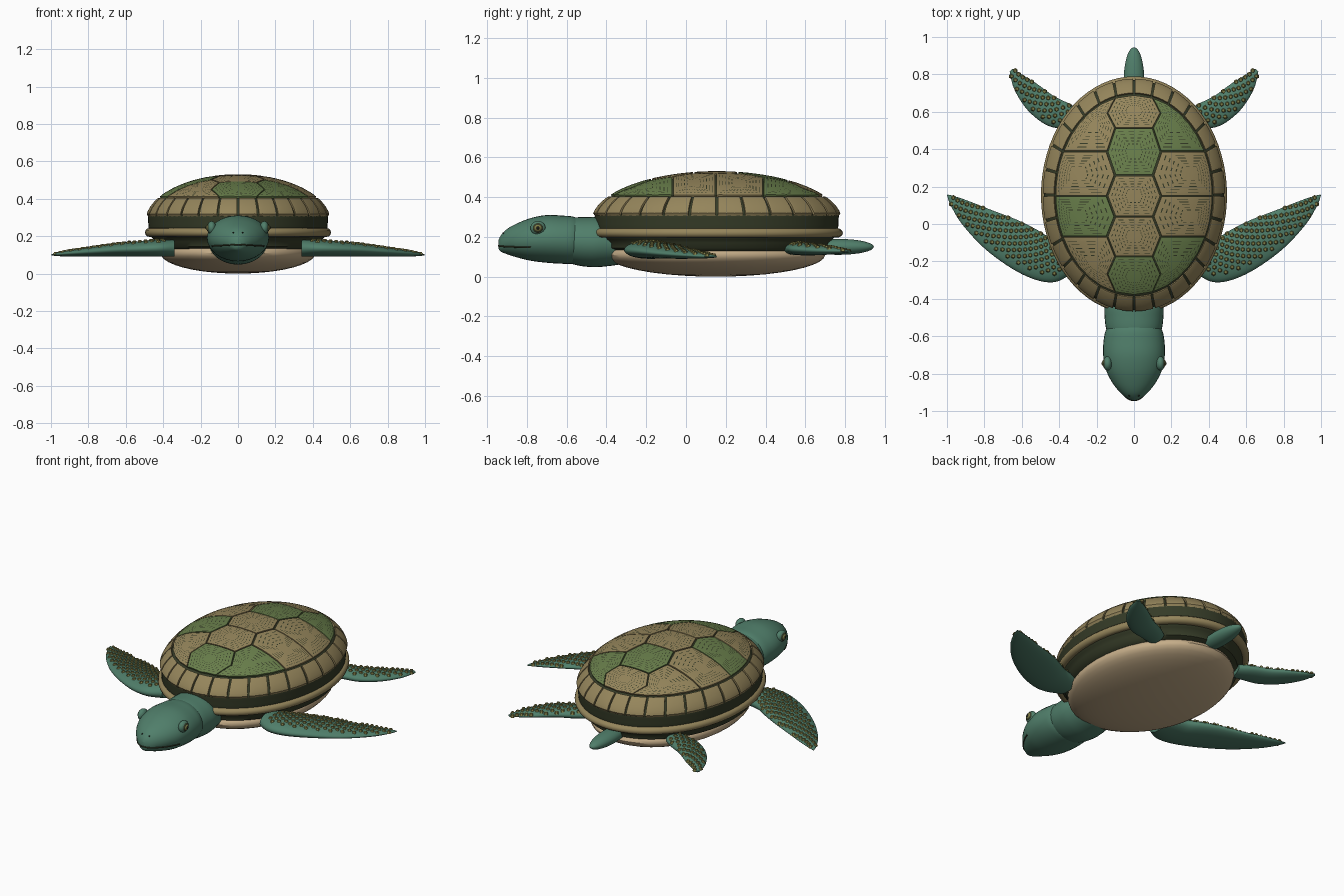
import bpy, bmesh, math
from mathutils import Vector, Matrix

if "Cube" in bpy.data.objects:
    bpy.data.objects.remove(bpy.data.objects["Cube"])


def material(name, rgb):
    m = bpy.data.materials.new(name)
    m.use_nodes = True
    m.diffuse_color = (*rgb, 1)
    m.node_tree.nodes["Principled BSDF"].inputs["Base Color"].default_value = (*rgb, 1)
    return m


SKIN = material("sea green skin", (0.08, 0.21, 0.145))
TAN = material("tan shell", (0.30, 0.235, 0.105))
GREEN = material("green shell", (0.14, 0.21, 0.07))
DARK = material("dark olive", (0.035, 0.043, 0.02))
CREAM = material("cream belly", (0.56, 0.42, 0.25))
GOLD = material("olive gold scales", (0.21, 0.20, 0.06))
BLACK = material("black pupil", (0.01, 0.01, 0.008))


def finish(bm, name, *mats, angle=40):
    bmesh.ops.recalc_face_normals(bm, faces=bm.faces)
    me = bpy.data.meshes.new(name)
    bm.to_mesh(me)
    bm.free()
    for m in mats:
        me.materials.append(m)
    ob = bpy.data.objects.new(name, me)
    bpy.context.scene.collection.objects.link(ob)
    bpy.ops.object.select_all(action='DESELECT')
    ob.select_set(True)
    bpy.context.view_layer.objects.active = ob
    bpy.ops.object.shade_smooth_by_angle(angle=math.radians(angle))
    return ob


def ellipsoid(name, centre, radii, mat):
    bm = bmesh.new()
    mtx = Matrix.Translation(centre) @ Matrix.Diagonal((*radii, 1))
    bmesh.ops.create_uvsphere(bm, u_segments=40, v_segments=20, radius=1, matrix=mtx)
    return finish(bm, name, mat)


def sample(rows, t):
    """Smooth interpolation through rows of numbers."""
    i = min(int(t), len(rows) - 2)
    f = t - i
    a, b, c, d = (rows[max(0, min(len(rows) - 1, i + k))] for k in (-1, 0, 1, 2))
    return [q + 0.5 * f * (r - p + f * (2 * p - 5 * q + 4 * r - s + f * (3 * (q - r) + s - p)))
            for p, q, r, s in zip(a, b, c, d)]


def loft(name, rows, ring_point, mat, sides=32, steps=5):
    bm = bmesh.new()
    rings = []
    for k in range((len(rows) - 1) * steps + 1):
        row = sample(rows, k / steps)
        rings.append([bm.verts.new(ring_point(row, 2 * math.pi * j / sides)) for j in range(sides)])
    for a, b in zip(rings, rings[1:]):
        for j in range(sides):
            n = (j + 1) % sides
            bm.faces.new((a[j], a[n], b[n], b[j]))
    bm.faces.new(rings[0])
    bm.faces.new(rings[-1])
    return finish(bm, name, mat, angle=60)


# ---- shell core: elliptical lathe with a domed top ----
CY, AX, AY = 0.155, 0.49, 0.625


def dome_z(rho):
    return 0.265 + 0.255 * math.sqrt(max(0, 1 - rho * rho))


def lathe_point(row, a):
    return (AX * row[0] * math.cos(a), CY + AY * row[0] * math.sin(a), row[1])


core = [(0.02, 0.1), (0.8, 0.12), (0.9, 0.17), (0.95, 0.2), (0.975, 0.235), (0.98, 0.29)]
core += [(math.cos(0.2 + 0.136 * k), dome_z(math.cos(0.2 + 0.136 * k))) for k in range(11)]
loft("shell_core", core, lathe_point, DARK, sides=72, steps=2)

# ---- tan rim and belly ----
bm = bmesh.new()
N, M = 72, 12
grid = [[bm.verts.new(lathe_point((0.965 + 0.05 * math.cos(b), 0.22 + 0.024 * math.sin(b)),
                                  2 * math.pi * i / N))
         for b in (2 * math.pi * j / M for j in range(M))] for i in range(N)]
for i in range(N):
    for j in range(M):
        p, q, k = grid[i], grid[(i + 1) % N], (j + 1) % M
        bm.faces.new((p[j], q[j], q[k], p[k]))
finish(bm, "shell_rim", TAN)
ellipsoid("belly_plate", (0, 0.15, 0.11), (0.415, 0.55, 0.11), CREAM)


# ---- shell scutes: raised plates wrapped on the dome ----
def on_dome(p, lift):
    rho = min(0.99, math.hypot(p.x / AX, (p.y - CY) / AY))
    return (p.x * (1 + lift), CY + (p.y - CY) * (1 + lift), dome_z(rho) + lift)


def scute(name, corners, mat, shrink=0.97, ringed=True, per_edge=6):
    corners = [Vector(c) for c in corners]
    edge = [a.lerp(b, k / per_edge) for a, b in zip(corners, corners[1:] + corners[:1])
            for k in range(per_edge)]
    mid = sum(edge, Vector((0, 0))) / len(edge)
    levels = [(shrink, -0.012, 0), (shrink, 0.010, 0)]
    for s in (0.85, 0.72, 0.59, 0.46, 0.33):
        levels += [(s, 0.011, 0), (s - 0.03, 0.011, 1)]
    bm = bmesh.new()
    rings = [[bm.verts.new(on_dome(mid.lerp(p, s), h)) for p in edge] for s, h, _ in levels]
    n = len(edge)
    for a, b, level in zip(rings, rings[1:], levels[1:]):
        for j in range(n):
            f = bm.faces.new((a[j], a[(j + 1) % n], b[(j + 1) % n], b[j]))
            f.material_index = int(ringed and level[2] and j % 2)   # dashed growth rings
    tip = bm.verts.new(on_dome(mid, 0.011))
    for j in range(n):
        bm.faces.new((rings[-1][j], rings[-1][(j + 1) % n], tip))
    finish(bm, name, mat, DARK)


def oval(rho, a):
    return (AX * rho * math.cos(a), CY + AY * rho * math.sin(a))


# central row of hexagons
INNER = 0.85
cuts = [-0.36, -0.17, 0.04, 0.26, 0.51, 0.67]
mids = [(a + b) / 2 for a, b in zip(cuts, cuts[1:])]
for i, m in enumerate(mids):
    lo, hi = cuts[i], cuts[i + 1]
    hexagon = [(-0.1, lo), (0.1, lo), (0.142, m), (0.1, hi), (-0.1, hi), (-0.142, m)]
    if i == 0:
        hexagon.insert(1, (0, lo - 0.015))
    if i == 4:
        hexagon.insert(4, (0, hi + 0.015))
    scute(f"central_scute_{i + 1}", hexagon, GREEN if i in (0, 3) else TAN)

# side scutes, four on each flank
green_sides = {(1, 0), (1, 3), (-1, 1)}
for s, side in ((1, "left"), (-1, "right")):
    for i in range(4):
        inner = [(0.142, mids[i]), (0.1, cuts[i + 1]), (0.142, mids[i + 1])]
        if i == 0:
            inner.insert(0, (0.1, cuts[0]))
        if i == 3:
            inner.append((0.1, cuts[5]))

        def edge_angle(y):
            return math.asin((y - CY) / (AY * INNER))
        limit = math.acos(0.1 / (AX * INNER))
        a0 = -limit if i == 0 else edge_angle(mids[i])
        a1 = limit if i == 3 else edge_angle(mids[i + 1])
        outer = [oval(INNER, a1 + (a0 - a1) * k / 5) for k in range(6)]
        if i == 0:
            outer.pop()
        if i == 3:
            outer.pop(0)
        scute(f"{side}_side_scute_{i + 1}", [(s * x, y) for x, y in inner + outer],
              GREEN if (s, i) in green_sides else TAN, per_edge=4)

# marginal scutes around the edge
COUNT = 28
for i in range(COUNT):
    a = 2 * math.pi * (i + 0.5) / COUNT
    w = math.pi / COUNT * 0.9
    fan = [-w, -w / 3, w / 3, w]
    scute(f"edge_scute_{i + 1}", [oval(0.865, a + d) for d in fan]
          + [oval(0.985, a - d) for d in fan], TAN, shrink=1, ringed=False, per_edge=4)


# ---- head, neck and tail ----
def body_point(row, a):
    y, w, lo, hi = row
    return (w * math.cos(a), y, (lo + hi) / 2 + (hi - lo) / 2 * math.sin(a))


head = [(-0.943, 0.012, 0.14, 0.185), (-0.93, 0.04, 0.125, 0.21), (-0.90, 0.075, 0.113, 0.24),
        (-0.85, 0.115, 0.097, 0.268), (-0.78, 0.15, 0.08, 0.295), (-0.70, 0.165, 0.07, 0.31),
        (-0.62, 0.162, 0.065, 0.307), (-0.56, 0.147, 0.065, 0.30), (-0.50, 0.10, 0.08, 0.27)]
neck = [(-0.60, 0.12, 0.08, 0.27), (-0.57, 0.146, 0.063, 0.295), (-0.50, 0.157, 0.05, 0.30),
        (-0.42, 0.155, 0.05, 0.295), (-0.30, 0.12, 0.07, 0.25), (-0.20, 0.05, 0.12, 0.2)]
loft("head", head, body_point, SKIN)
loft("neck", neck, body_point, SKIN)
ellipsoid("tail", (0, 0.765, 0.15), (0.055, 0.18, 0.04), SKIN)

# mouth line wrapped round the snout
path = []
for k in range(17):
    y, w, lo, hi = sample(head, k / 4)
    z = 0.155 - 0.002 * k / 4
    path.append((w * math.sqrt(1 - ((2 * z - lo - hi) / (hi - lo)) ** 2), y, z))
path = [(-x, y, z) for x, y, z in reversed(path)] + path
curve = bpy.data.curves.new("mouth_line", 'CURVE')
curve.dimensions = '3D'
curve.bevel_depth = 0.004
spline = curve.splines.new('POLY')
spline.points.add(len(path) - 1)
for point, co in zip(spline.points, path):
    point.co = (*co, 1)
curve.materials.append(DARK)
bpy.context.scene.collection.objects.link(bpy.data.objects.new("mouth_line", curve))

# ---- flippers: leading x y, trailing x y, height, half thickness ----
front = [(0.34, -0.27, 0.34, -0.10, 0.135, 0.045), (0.42, -0.31, 0.45, -0.07, 0.135, 0.045),
         (0.52, -0.30, 0.52, -0.03, 0.132, 0.042), (0.65, -0.24, 0.62, 0.02, 0.127, 0.036),
         (0.80, -0.13, 0.75, 0.07, 0.116, 0.026), (0.92, 0.0, 0.89, 0.125, 0.107, 0.016),
         (0.98, 0.10, 0.965, 0.15, 0.102, 0.008), (1.0, 0.155, 0.995, 0.157, 0.1, 0.002)]
hind = [(0.30, 0.49, 0.28, 0.60, 0.14, 0.03), (0.37, 0.505, 0.34, 0.64, 0.14, 0.032),
        (0.47, 0.53, 0.43, 0.685, 0.137, 0.03), (0.57, 0.61, 0.52, 0.75, 0.133, 0.024),
        (0.64, 0.72, 0.60, 0.80, 0.13, 0.015), (0.665, 0.815, 0.65, 0.83, 0.128, 0.004)]


def flipper_point(row, c, h, s):
    lx, ly, tx, ty, z, t = row
    return Vector((s * ((lx + tx) + (tx - lx) * c) / 2, ((ly + ty) + (ty - ly) * c) / 2, z + t * h))


def flipper(name, rows, s):
    loft(name, rows, lambda r, a: flipper_point(r, math.cos(a), math.sin(a), s), SKIN)
    # staggered scales on the upper face
    bm = bmesh.new()
    last, t, stagger = None, 0.7, 0
    while t < len(rows) - 1.25:
        row = sample(rows, t)
        here = flipper_point(row, 0, 0, s)
        if last is None or (here - last).length > 0.03:
            last, stagger = here, 1 - stagger
            chord = math.hypot(row[0] - row[2], row[1] - row[3])
            c = -0.62 + stagger * 0.034 / chord
            while c < 0.93:
                p = flipper_point(row, c, math.sqrt(1 - c * c), s)
                bmesh.ops.create_cone(bm, cap_ends=True, segments=6, radius1=0.0155,
                                      radius2=0.008, depth=0.014, matrix=Matrix.Translation(p))
                c += 0.068 / chord
        t += 0.02
    finish(bm, name + "_scales", GOLD, angle=20)


for s, side in ((1, "left"), (-1, "right")):
    flipper(f"{side}_front_flipper", front, s)
    flipper(f"{side}_hind_flipper", hind, s)
    # eyes and nostrils
    for part, x, size, mat in (("eyelid", 0.141, (0.024, 0.038, 0.035), SKIN),
                               ("eye_ring", 0.147, (0.021, 0.031, 0.029), DARK),
                               ("iris", 0.150, (0.021, 0.024, 0.022), GOLD),
                               ("pupil", 0.160, (0.014, 0.012, 0.012), BLACK)):
        ellipsoid(f"{side}_{part}", (s * x, -0.745, 0.245), size, mat)
    ellipsoid(f"{side}_nostril", (s * 0.025, -0.918, 0.219), (0.005, 0.005, 0.004), BLACK)
